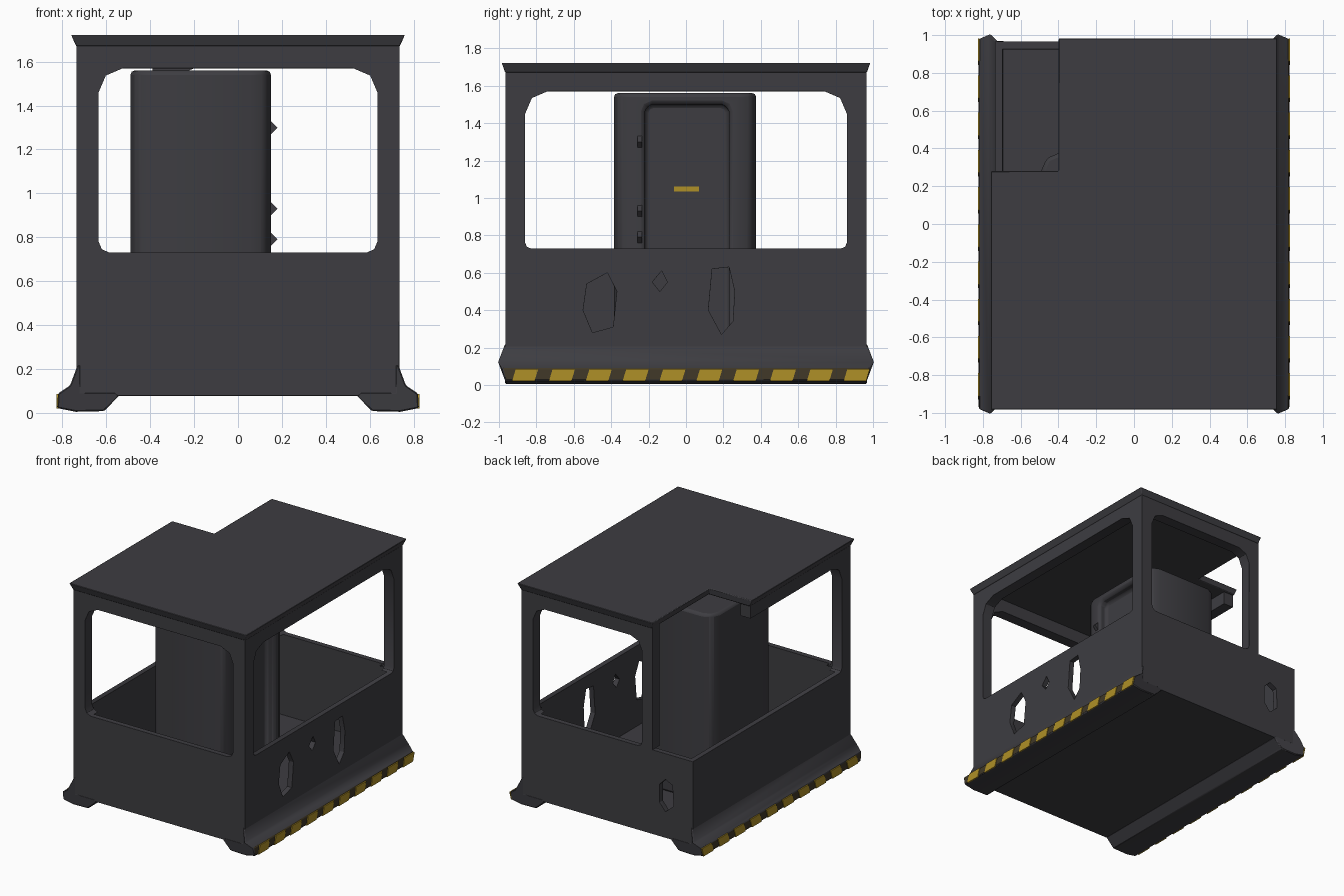
import bpy, bmesh
from mathutils import Vector

cube = bpy.data.objects.get("Cube")
if cube:
    bpy.data.objects.remove(cube, do_unlink=True)


def material(name, rgb):
    m = bpy.data.materials.new(name)
    m.use_nodes = True
    m.diffuse_color = (*rgb, 1)
    bsdf = m.node_tree.nodes["Principled BSDF"]
    bsdf.inputs["Base Color"].default_value = (*rgb, 1)
    bsdf.inputs["Roughness"].default_value = 0.8
    return m


GREY = material("dark grey", (0.047, 0.046, 0.053))
OLIVE = material("dark olive", (0.05, 0.038, 0.02))
YELLOW = material("warning yellow", (0.43, 0.28, 0.02))


def prism(name, points, axis, lo, hi, mat=GREY):
    """Extrude a 2D outline along an axis, from lo to hi."""
    def place(p, d):
        return {"x": (d, p[0], p[1]), "y": (p[0], d, p[1]), "z": (p[0], p[1], d)}[axis]
    bm = bmesh.new()
    face = bm.faces.new([bm.verts.new(place(p, lo)) for p in points])
    ext = bmesh.ops.extrude_face_region(bm, geom=[face])
    shift = Vector(place((0, 0), hi - lo))
    bmesh.ops.translate(bm, vec=shift, verts=[v for v in ext["geom"] if isinstance(v, bmesh.types.BMVert)])
    bmesh.ops.recalc_face_normals(bm, faces=bm.faces)
    mesh = bpy.data.meshes.new(name)
    bm.to_mesh(mesh)
    bm.free()
    ob = bpy.data.objects.new(name, mesh)
    bpy.context.collection.objects.link(ob)
    mesh.materials.append(mat)
    return ob


def rect(a0, b0, a1, b1, low=0.0, top=0.0):
    """Rectangle outline with cut lower and upper corners."""
    pts = []
    for a, b, s, t, c in ((a0, b0, 1, 1, low), (a1, b0, -1, 1, low),
                          (a1, b1, -1, -1, top), (a0, b1, 1, -1, top)):
        if not c:
            pts.append((a, b))
            continue
        corner = [(a, b + t * c), (a + s * c * 0.3, b + t * c * 0.3), (a + s * c, b)]
        pts += corner if s == t else corner[::-1]
    return pts


def box(name, x0, x1, y0, y1, z0, z1, mat=GREY):
    return prism(name, rect(x0, y0, x1, y1), "z", z0, z1, mat)


def activate(ob):
    bpy.ops.object.select_all(action="DESELECT")
    ob.select_set(True)
    bpy.context.view_layer.objects.active = ob


def cut(ob, cutters):
    activate(ob)
    for c in cutters:
        mod = ob.modifiers.new("cut", "BOOLEAN")
        mod.operation, mod.solver, mod.object = "DIFFERENCE", "EXACT", c
        bpy.ops.object.modifier_apply(modifier=mod.name)
        bpy.data.objects.remove(c, do_unlink=True)


def soften(ob, width, segments=2):
    mod = ob.modifiers.new("soft edges", "BEVEL")
    mod.width, mod.segments, mod.limit_method = width, segments, "ANGLE"
    activate(ob)
    bpy.ops.object.shade_smooth_by_angle(angle=0.7)


# Cab frame: low walls, corner posts and roof beams
SILL, HEAD = 0.73, 1.57
frame = box("cab_frame", -0.735, 0.735, -0.966, 0.966, 0.078, 1.69)
front_window = rect(-0.635, SILL, 0.635, HEAD, 0.05, 0.11)
side_window = rect(-0.86, SILL, 0.86, HEAD, 0.03, 0.12)
cut(frame, [
    box("lower_room", -0.695, 0.695, -0.925, 0.925, 0.105, SILL),
    box("upper_room", -0.65, 0.65, -0.88, 0.88, SILL - 0.05, 1.68),
    prism("front_opening", front_window, "y", -1.2, -0.8),
    prism("back_opening", rect(-0.3, SILL, 0.635, HEAD, 0.04, 0.1), "y", 0.8, 1.2),
    prism("side_opening", side_window, "x", 0.6, 1.2),
    prism("other_side_opening", side_window, "x", -1.2, -0.6),
    box("missing_corner", -1.2, -0.39, 0.26, 1.2, SILL, 2.0),
    # Ragged holes in the walls
    prism("hole_front", [(-0.5, 0.28), (-0.39, 0.31), (-0.37, 0.5), (-0.42, 0.6),
                         (-0.53, 0.54), (-0.55, 0.4)], "x", 0.6, 1.0),
    prism("hole_middle", [(-0.14, 0.5), (-0.1, 0.55), (-0.13, 0.61), (-0.18, 0.55)], "x", 0.6, 1.0),
    prism("hole_back", [(0.19, 0.27), (0.25, 0.34), (0.26, 0.5), (0.23, 0.63),
                        (0.14, 0.62), (0.12, 0.4)], "x", 0.6, 1.0),
    prism("hole_rear_wall", [(-0.5, 0.28), (-0.45, 0.34), (-0.45, 0.48), (-0.5, 0.53),
                             (-0.56, 0.5), (-0.57, 0.34)], "y", 0.85, 1.2),
])
soften(frame, 0.012)

# Roof sheet with the missing corner, flaring out from the beams
roof = prism("roof", [(-0.76, -0.985), (0.76, -0.985), (0.76, 0.985), (-0.4, 0.985),
                      (-0.4, 0.28), (-0.76, 0.28)], "z", 1.67, 1.722)
for v in roof.data.vertices:
    if v.co.z < 1.7:
        v.co.x *= 0.97
        v.co.y *= 0.982
soften(roof, 0.006)

# Flared side runners with warning stripes
profile = [(0.73, 0.22), (0.765, 0.125), (0.82, 0.088), (0.824, 0.022),
           (0.74, 0.005), (0.61, 0.008), (0.54, 0.08), (0.56, 0.095), (0.715, 0.095), (0.715, 0.22)]
for side, word in ((1, "left"), (-1, "right")):
    runner = prism(word + "_runner", [(side * x, z) for x, z in profile], "y", -0.967, 0.967)
    runner.data.materials.append(OLIVE)
    for poly in runner.data.polygons:
        if abs(poly.normal.x) > 0.95 and 0.03 < poly.center.z < 0.08:
            poly.material_index = 1
    # Bulge the ends at the flare, rounding the outer corners
    for v in runner.data.vertices:
        if 0.75 < abs(v.co.x) < 0.8:
            v.co.y *= 1.034
        elif v.co.z > 0.08 and abs(v.co.x) > 0.8:
            v.co.y *= 1.015
    soften(runner, 0.006, 1)
    for i in range(10):
        y = -0.86 + 0.197 * i
        prism(f"{word}_stripe_{i + 1}", [(y - 0.07, 0.02), (y + 0.05, 0.02),
              (y + 0.07, 0.086), (y - 0.05, 0.086)], "x", side * 0.818, side * 0.827, YELLOW)

# Inner cabinet with a recessed door
cabinet = prism("cabinet", rect(-0.49, -0.385, 0.15, 0.375, 0.09, 0.09), "z", 0.1, 1.56)
cut(cabinet, [prism("door_recess", rect(-0.22, 0.2, 0.23, 1.5, 0, 0.04), "x", 0.08, 0.5)])
soften(cabinet, 0.02)
box("door_label", 0.078, 0.087, -0.065, 0.07, 1.033, 1.062, YELLOW)

# Door hinges
for i, z in enumerate((0.79, 0.93, 1.3)):
    prism(f"hinge_{i + 1}", [(0.14, z - 0.04), (0.18, z), (0.14, z + 0.04)], "y", -0.26, -0.235)
